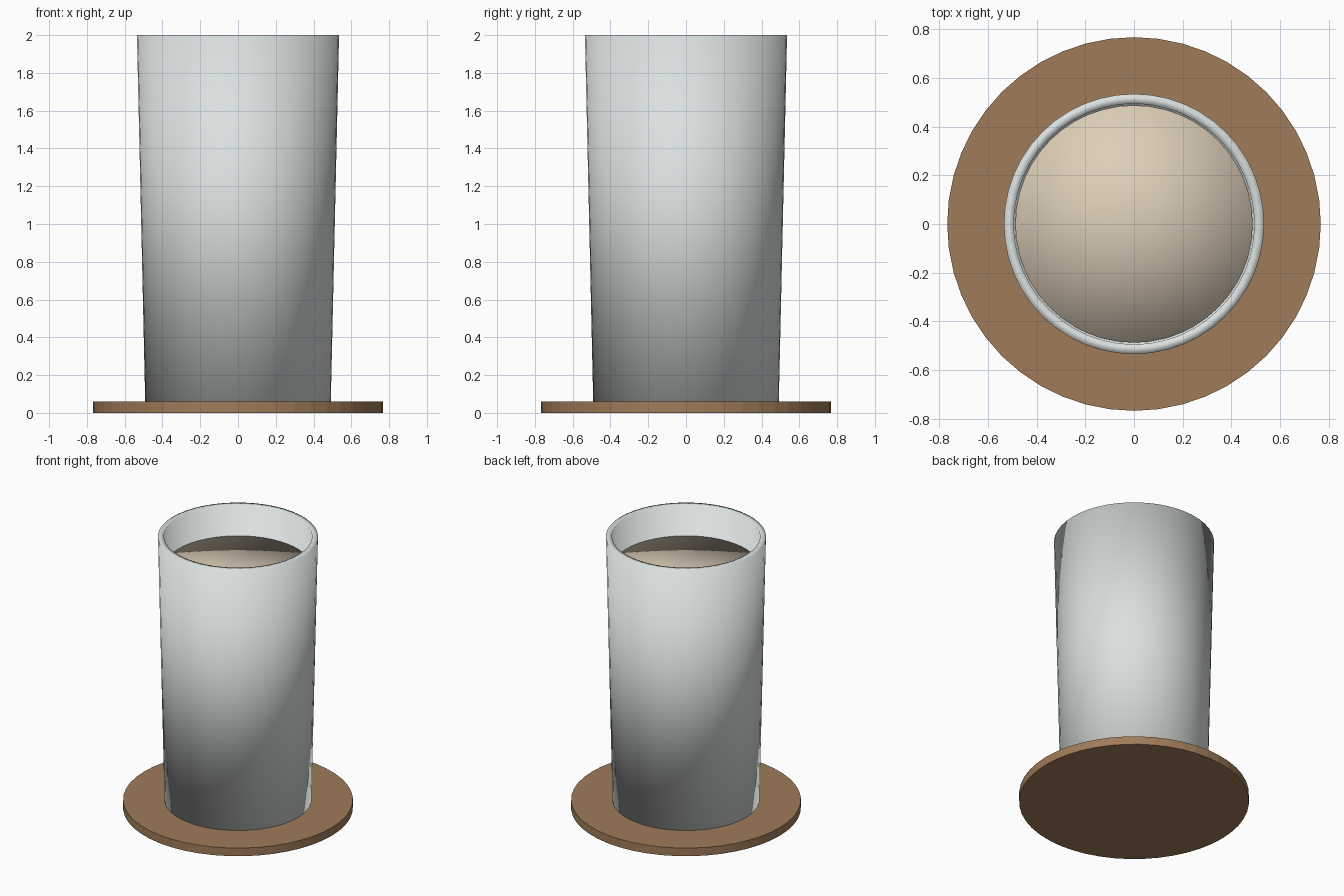
import bpy
import bmesh
from math import cos, sin, tau

SIDES = 48

cube = bpy.data.objects.get("Cube")
if cube:
    bpy.data.objects.remove(cube, do_unlink=True)


def make_material(name, color):
    mat = bpy.data.materials.new(name)
    mat.use_nodes = True
    mat.diffuse_color = (*color, 1)
    mat.node_tree.nodes["Principled BSDF"].inputs["Base Color"].default_value = (*color, 1)
    return mat


def lathe(name, profile, mat, smooth):
    """Turn a (radius, height) profile around z; its ends sit on the axis."""
    bm = bmesh.new()
    rings = []
    for r, z in profile:
        if r == 0:
            rings.append([bm.verts.new((0, 0, z))] * SIDES)
        else:
            rings.append([bm.verts.new((r * cos(tau * i / SIDES), r * sin(tau * i / SIDES), z))
                          for i in range(SIDES)])
    for low, high in zip(rings, rings[1:]):
        for i in range(SIDES):
            j = (i + 1) % SIDES
            corners = dict.fromkeys((low[i], low[j], high[j], high[i]))
            bm.faces.new(list(corners))
    bmesh.ops.recalc_face_normals(bm, faces=bm.faces)
    for face in bm.faces:
        face.smooth = smooth
    mesh = bpy.data.meshes.new(name)
    bm.to_mesh(mesh)
    bm.free()
    mesh.materials.append(mat)
    obj = bpy.data.objects.new(name, mesh)
    bpy.context.collection.objects.link(obj)
    return obj


ceramic = make_material("pale grey glaze", (0.70, 0.75, 0.74))
wood = make_material("brown wood", (0.35, 0.20, 0.10))
cream = make_material("milky beige", (0.72, 0.62, 0.48))

# Flat coaster
lathe("coaster", [(0, 0), (0.768, 0), (0.768, 0.06), (0, 0.06)], wood, False)

# Tapered cup with a thin wall, standing just above the coaster's underside
lathe("cup", [(0, 0.002), (0.49, 0.002), (0.535, 2), (0.495, 2), (0.45, 0.1), (0, 0.1)],
      ceramic, True)

# Drink filling the cup
lathe("drink", [(0, 0.11), (0.448, 0.11), (0.488, 1.777), (0, 1.777)], cream, True)
